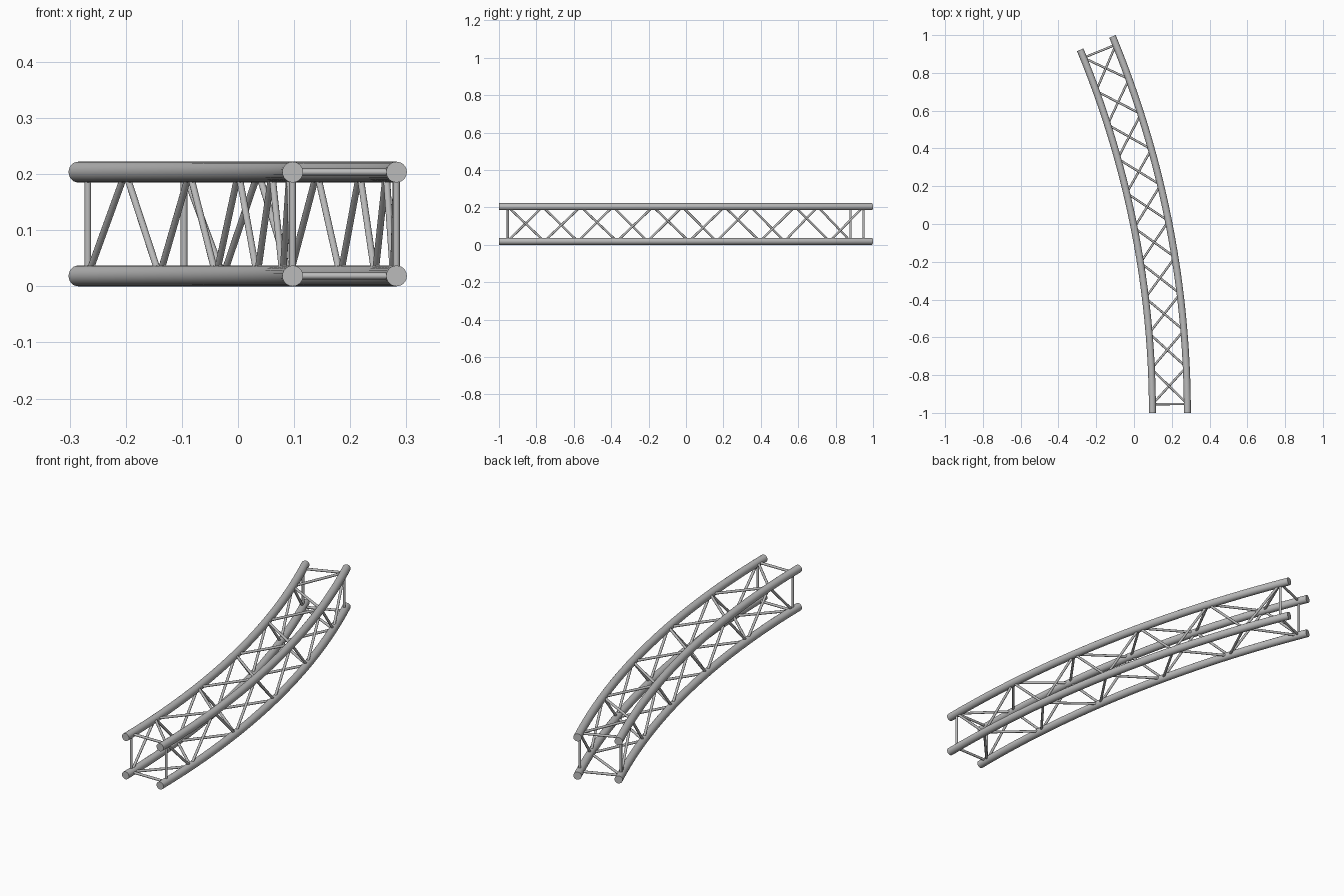
import bpy, bmesh
from math import radians, sin, cos
from mathutils import Vector, Matrix

if "Cube" in bpy.data.objects:
    bpy.data.objects.remove(bpy.data.objects["Cube"], do_unlink=True)

# Truss layout: an arc in plan, square in section
R_OUT, GAP = 5.208, 0.185
R_IN = R_OUT - GAP
CENTRE = Vector((0.2825 - R_OUT, -1.0, 0.0))
SWEEP = radians(22.5)
TUBE_R, BRACE_R = 0.0185, 0.006
Z_LOW, Z_HIGH = TUBE_R, TUBE_R + GAP
PANELS = 10
INSET = radians(0.52)

grey = bpy.data.materials.new("aluminium_grey")
grey.use_nodes = True
COLOUR = (0.5, 0.5, 0.5, 1)
grey.diffuse_color = COLOUR
grey.node_tree.nodes["Principled BSDF"].inputs["Base Color"].default_value = COLOUR


def finish(bm, name):
    bmesh.ops.recalc_face_normals(bm, faces=bm.faces)
    mesh = bpy.data.meshes.new(name)
    bm.to_mesh(mesh)
    bm.free()
    mesh.materials.append(grey)
    obj = bpy.data.objects.new(name, mesh)
    bpy.context.collection.objects.link(obj)
    bpy.ops.object.select_all(action="DESELECT")
    obj.select_set(True)
    bpy.context.view_layer.objects.active = obj
    bpy.ops.object.shade_smooth_by_angle(angle=radians(40))
    return obj


def node(k, radius, z):
    a = INSET + (SWEEP - 2 * INSET) * k / PANELS
    return CENTRE + Vector((radius * cos(a), radius * sin(a), z))


def main_tube(name, radius, z):
    # Ring swept around the arc centre, closed by flat caps
    bm = bmesh.new()
    place = Matrix.Translation(CENTRE + Vector((radius, 0, z))) @ Matrix.Rotation(radians(90), 4, "X")
    ring = bmesh.ops.create_circle(bm, segments=24, radius=TUBE_R, matrix=place)["verts"]
    edges = list(bm.edges)
    bmesh.ops.spin(bm, geom=ring + edges, cent=CENTRE, axis=(0, 0, 1),
                   angle=SWEEP, steps=24, use_duplicate=False)
    bmesh.ops.holes_fill(bm, edges=[e for e in bm.edges if e.is_boundary], sides=0)
    finish(bm, name)


def add_rod(bm, a, b):
    d = b - a
    place = Matrix.Translation((a + b) / 2) @ d.to_track_quat("Z", "Y").to_matrix().to_4x4()
    bmesh.ops.create_cone(bm, cap_ends=True, segments=12, radius1=BRACE_R,
                          radius2=BRACE_R, depth=d.length, matrix=place)


# Four chords, in order around the section
chords = [("inner_lower", R_IN, Z_LOW), ("inner_upper", R_IN, Z_HIGH),
          ("outer_upper", R_OUT, Z_HIGH), ("outer_lower", R_OUT, Z_LOW)]
for name, radius, z in chords:
    main_tube(name + "_tube", radius, z)

# Zigzag bracing on each face; neighbouring faces share their nodes
faces = ["inner", "top", "outer", "bottom"]
for i, face in enumerate(faces):
    even, odd = chords[i], chords[(i + 1) % 4]
    if i % 2:
        even, odd = odd, even
    bm = bmesh.new()
    for k in range(PANELS):
        a, b = (even, odd) if k % 2 == 0 else (odd, even)
        add_rod(bm, node(k, *a[1:]), node(k + 1, *b[1:]))
    finish(bm, face + "_diagonal_braces")

# Square frames at both ends
for name, k in (("front", 0), ("back", PANELS)):
    bm = bmesh.new()
    for i in range(4):
        add_rod(bm, node(k, *chords[i][1:]), node(k, *chords[(i + 1) % 4][1:]))
    finish(bm, name + "_end_frame")
